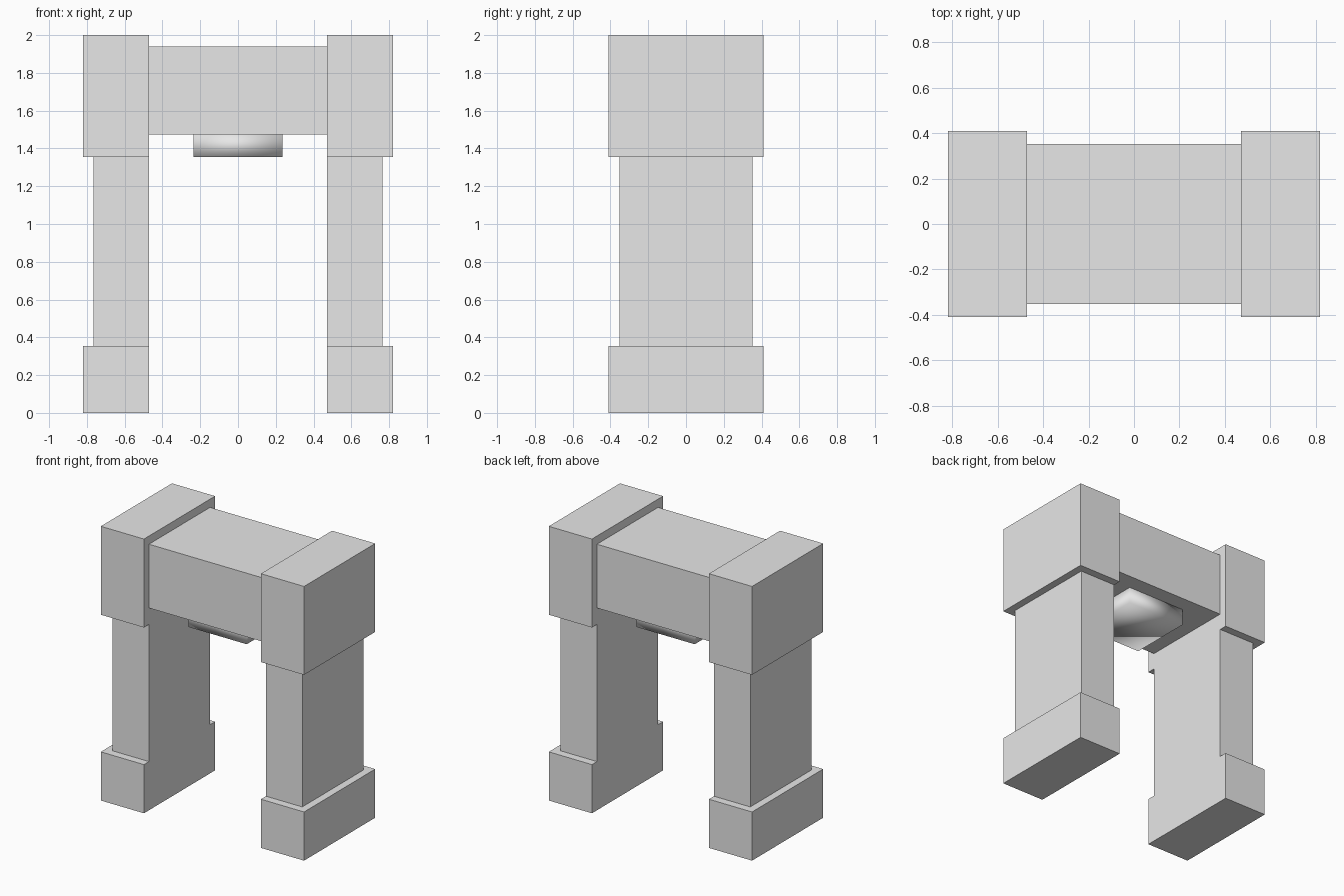
import bpy

cube = bpy.data.objects.get("Cube")
if cube:
    bpy.data.objects.remove(cube, do_unlink=True)

stone = bpy.data.materials.new("pale_grey_stone")
stone.use_nodes = True
GREY = (0.8, 0.8, 0.8, 1)
stone.diffuse_color = GREY
stone.node_tree.nodes["Principled BSDF"].inputs["Base Color"].default_value = GREY


def block(name, x, y, z, smooth=False):
    """Box spanning the x and z ranges, with half depth y."""
    bpy.ops.mesh.primitive_cube_add(
        size=1, location=((x[0] + x[1]) / 2, 0, (z[0] + z[1]) / 2))
    ob = bpy.context.object
    ob.name = name
    ob.scale = (x[1] - x[0], 2 * y, z[1] - z[0])
    bpy.ops.object.transform_apply(location=False, rotation=False, scale=True)
    ob.data.materials.append(stone)
    if smooth:
        bpy.ops.object.shade_smooth()
    return ob


INNER, SHAFT, OUTER = 0.472, 0.765, 0.82

# Two pillars, flush on their inner faces
for side, s in (("left", 1), ("right", -1)):
    for part, out, depth, z in (
            ("base", OUTER, 0.41, (0, 0.355)),
            ("shaft", SHAFT, 0.352, (0.355, 1.355)),
            ("capital", OUTER, 0.41, (1.355, 2))):
        block(f"{side}_pillar_{part}", sorted((s * INNER, s * out)), depth, z)

# Lintel between the capitals, with a soft-shaded block below it
block("lintel", (-INNER, INNER), 0.352, (1.475, 1.94))
block("hanging_block", (-0.235, 0.235), 0.235, (1.355, 1.475), smooth=True)
